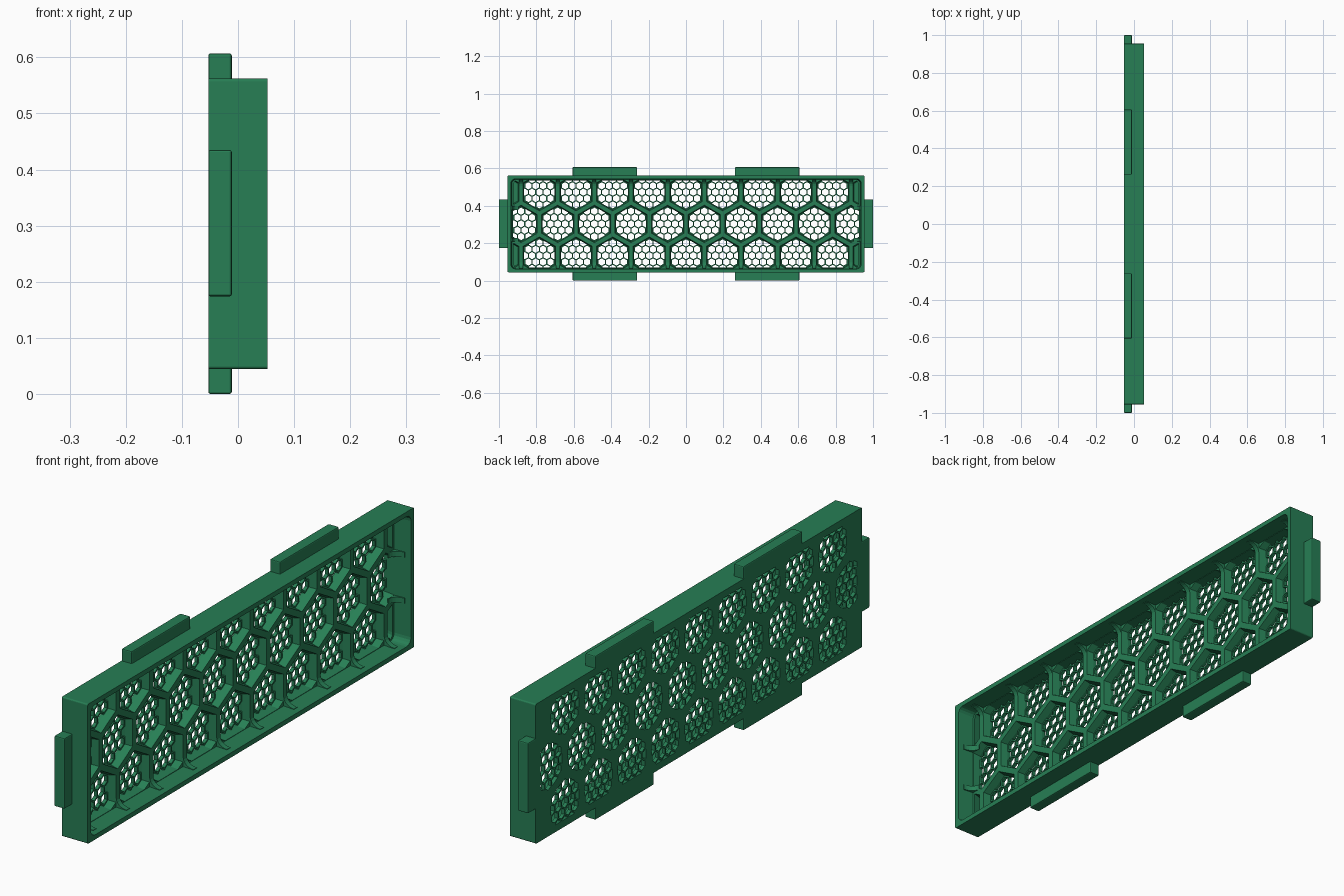
import bpy, bmesh, math
from mathutils import Vector
from mathutils.geometry import delaunay_2d_cdt

if "Cube" in bpy.data.objects:
    bpy.data.objects.remove(bpy.data.objects["Cube"])

ZC = 0.3035                      # mid height of the panel
P = 0.196                        # pitch of the large cells
ROW = P * math.sqrt(3) / 2
X_BACK, X_FLOOR, X_RIB, X_RIM = -0.053, -0.040, -0.012, 0.053

green = bpy.data.materials.new("green")
green.diffuse_color = (0.02, 0.21, 0.09, 1)
green.use_nodes = True
green.node_tree.nodes["Principled BSDF"].inputs["Base Color"].default_value = green.diffuse_color


def add_object(name, verts, faces):
    me = bpy.data.meshes.new(name)
    me.from_pydata(verts, [], faces)
    bm = bmesh.new()
    bm.from_mesh(me)
    bmesh.ops.recalc_face_normals(bm, faces=bm.faces)
    bm.to_mesh(me)
    bm.free()
    me.materials.append(green)
    ob = bpy.data.objects.new(name, me)
    bpy.context.collection.objects.link(ob)
    return ob


# 2D outlines in (y, z), counter-clockwise
def hexagon(c, inradius):
    r = inradius / math.cos(math.pi / 6)
    return [Vector((c[0] + r * math.cos(math.radians(30 + 60 * k)),
                    c[1] + r * math.sin(math.radians(30 + 60 * k)))) for k in range(6)]


def rounded_rect(hy, hz, r, steps=4):
    pts = []
    for k, (sy, sz) in enumerate([(1, 1), (-1, 1), (-1, -1), (1, -1)]):
        for s in range(steps + 1):
            a = math.pi / 2 * (k + s / steps)
            pts.append(Vector((sy * (hy - r) + r * math.cos(a),
                               ZC + sz * (hz - r) + r * math.sin(a))))
    return pts


def clip(poly, window):
    for i, a in enumerate(window):
        d = window[(i + 1) % len(window)] - a
        side = lambda p: d.x * (p.y - a.y) - d.y * (p.x - a.x)
        out = []
        for j, p in enumerate(poly):
            q = poly[(j + 1) % len(poly)]
            sp, sq = side(p), side(q)
            if sp >= 0:
                out.append(p)
            if (sp >= 0) != (sq >= 0):
                out.append(p.lerp(q, sp / (sp - sq)))
        poly = out
    return [p for j, p in enumerate(poly) if (p - poly[j - 1]).length > 1e-5]


def area(poly):
    return 0.5 * sum(poly[i - 1].x * p.y - p.x * poly[i - 1].y for i, p in enumerate(poly))


# Slab with holes between two x levels; taper moves the outline at the upper level
def slab(name, outer, holes, x0, x1, taper=lambda p: p):
    pts = list(outer)
    edges = [(i, (i + 1) % len(outer)) for i in range(len(outer))]
    loops = []
    for h in holes:
        loops.append(list(range(len(pts), len(pts) + len(h))))
        pts += h
    v, _, tris, _, _, src = delaunay_2d_cdt(pts, edges, loops, 0, 1e-6)
    tris = [tuple(t) for t, s in zip(tris, src) if not s]
    n = len(v)
    upper = [taper(Vector(p)) for p in v]
    verts = [(x0, p[0], p[1]) for p in v] + [(x1, p[0], p[1]) for p in upper]
    faces = [t[::-1] for t in tris] + [tuple(i + n for i in t) for t in tris]
    directed = {(t[i - 1], t[i]) for t in tris for i in range(len(t))}
    faces += [(a, b, b + n, a + n) for a, b in directed if (b, a) not in directed]
    return add_object(name, verts, faces)


# Large cell layout: ten in the middle row, eleven above and below
centres = [Vector(((k + 0.5) * P, ZC)) for k in range(-5, 5)]
centres += [Vector((k * P, ZC + s * ROW)) for s in (-1, 1) for k in range(-5, 6)]
outline = rounded_rect(0.955, 0.2585, 0.005)
pocket = rounded_rect(0.926, 0.232, 0.025)
cells = [(c, clip(hexagon(c, 0.081), pocket)) for c in centres]

# Fine honeycomb back plate; the blind corner cells stay solid
p = P / 5
fine = []
for c, cell in cells:
    if abs(c.x) > 0.95:
        continue
    for j in range(-3, 4):
        for i in range(-5, 6):
            h = Vector((c.x + p * (i + j / 2), c.y + p * math.sqrt(3) / 2 * j))
            if (h - c).length < 0.125:
                hole = clip(hexagon(h, 0.0166), cell)
                if len(hole) > 2 and area(hole) > 5e-5:
                    fine.append(hole)
slab("mesh_plate", outline, fine, X_BACK, X_FLOOR)


# Ribs around the large cells, narrower at the crest
def rib_taper(q):
    if abs(q.x) > 0.94 or abs(q.y - ZC) > 0.245:
        return q
    c = min(centres, key=lambda m: (m - q).length)
    return c + (q - c) * 1.07


slab("cell_ribs", outline, [cell for _, cell in cells], X_FLOOR, X_RIB, rib_taper)


# Outer rim with slightly flared inner walls
def rim_taper(q):
    if abs(q.x) > 0.945 or abs(q.y - ZC) > 0.25:
        return q
    return Vector((q.x * 1.006, ZC + (q.y - ZC) * 1.012))


slab("rim", outline, [rounded_rect(0.931, 0.238, 0.025)], X_RIB, X_RIM, rim_taper)


# Curved gussets where the ribs meet the rim
def gusset(name, base, inward, reach=0.035, rise=0.042, half=0.010):
    arc = [(reach * (1 - math.sin(t)), X_RIB + rise * (1 - math.cos(t)))
           for t in (math.pi / 2 * k / 6 for k in range(7))]
    prof = [(-0.006, X_RIB - 0.002), (reach, X_RIB - 0.002)] + arc + [(-0.006, X_RIB + rise)]
    side = Vector((-inward.y, inward.x))
    verts = []
    for s in (-half, half):
        for d, x in prof:
            q = base + inward * d + side * s
            verts.append((x, q.x, q.y))
    n = len(prof)
    faces = [tuple(range(n)), tuple(range(2 * n - 1, n - 1, -1))]
    faces += [(i, (i + 1) % n, (i + 1) % n + n, i + n) for i in range(n)]
    add_object(name, verts, faces)


for s in (-1, 1):
    for k in range(-5, 5):
        gusset("rib_gusset", Vector(((k + 0.5) * P, ZC + s * 0.238)), Vector((0, -s)))
    for t in (-1, 1):
        gusset("end_gusset", Vector((s * 0.931, ZC + t * 0.085)), Vector((-s, 0)))


# Mounting tabs flush with the back
def tab(name, y0, y1, z0, z1):
    verts = [(x, y, z) for x in (X_BACK, -0.011) for y in (y0, y1) for z in (z0, z1)]
    faces = [(0, 1, 3, 2), (4, 6, 7, 5), (0, 4, 5, 1), (2, 3, 7, 6), (0, 2, 6, 4), (1, 5, 7, 3)]
    ob = add_object(name, verts, faces)
    bev = ob.modifiers.new("edge", 'BEVEL')
    bev.width = 0.004
    bev.segments = 2


for s in (-1, 1):
    y = sorted((s * 0.262, s * 0.606))
    tab("top_tab", y[0], y[1], 0.555, 0.607)
    tab("bottom_tab", y[0], y[1], 0.0, 0.052)
    y = sorted((s * 0.948, s * 1.0))
    tab("end_tab", y[0], y[1], 0.174, 0.435)
